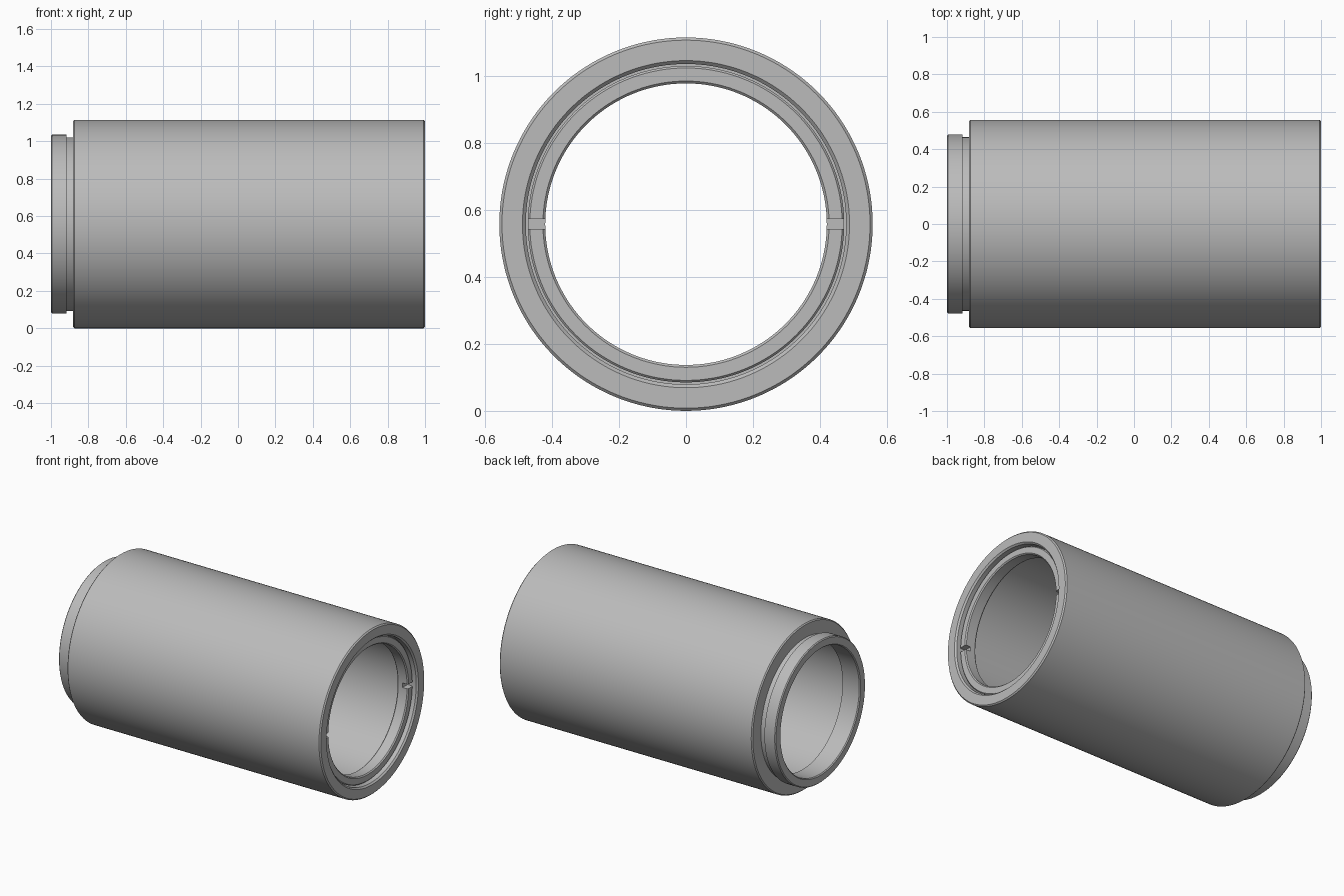
import bpy, bmesh, math
from mathutils import Matrix

if "Cube" in bpy.data.objects:
    bpy.data.objects.remove(bpy.data.objects["Cube"])

R = 0.557          # outer radius, also the height of the axis
SEGMENTS = 144

metal = bpy.data.materials.new("grey metal")
metal.use_nodes = True
grey = (0.5, 0.5, 0.5, 1)
metal.diffuse_color = grey
metal.node_tree.nodes["Principled BSDF"].inputs["Base Color"].default_value = grey


def make_object(name, bm):
    bmesh.ops.recalc_face_normals(bm, faces=bm.faces)
    mesh = bpy.data.meshes.new(name)
    bm.to_mesh(mesh)
    bm.free()
    mesh.materials.append(metal)
    obj = bpy.data.objects.new(name, mesh)
    bpy.context.collection.objects.link(obj)
    return obj


def lathe(name, profile):
    """Turn a closed (x, radius) profile round the long axis."""
    bm = bmesh.new()
    verts = [bm.verts.new((x, 0, R + r)) for x, r in profile]
    edges = [bm.edges.new((a, b)) for a, b in zip(verts, verts[1:] + verts[:1])]
    bmesh.ops.spin(bm, geom=verts + edges, cent=(0, 0, R), axis=(1, 0, 0),
                   angle=math.tau, steps=SEGMENTS, use_merge=True)
    bmesh.ops.remove_doubles(bm, verts=bm.verts, dist=1e-5)
    return make_object(name, bm)


def select_only(obj):
    bpy.ops.object.select_all(action='DESELECT')
    obj.select_set(True)
    bpy.context.view_layer.objects.active = obj


# Tube: wide body, narrow neck and collar, deep bore ending at a lip
tube = lathe("tube_body", [
    (-1, 0.426), (-1, 0.472), (-0.994, 0.478), (-0.918, 0.478),
    (-0.918, 0.464), (-0.882, 0.464), (-0.882, 0.55), (-0.875, R),
    (0.992, R), (1, 0.549), (1, 0.488), (0.99, 0.478),
    (-0.87, 0.478), (-0.87, 0.42), (-0.994, 0.42),
])

# Retaining ring just inside the open end
ring = lathe("retaining_ring", [
    (0.89, 0.425), (0.89, 0.466), (0.896, 0.472), (0.964, 0.472),
    (0.97, 0.466), (0.97, 0.427), (0.963, 0.42), (0.897, 0.42),
])

# Two spanner slots across the ring face
bm = bmesh.new()
bmesh.ops.create_cube(bm, size=1, matrix=Matrix.Translation((0.97, 0, R))
                      @ Matrix.Diagonal((0.08, 1.2, 0.03, 1)))
cutter = make_object("slot_cutter", bm)
cutter.hide_render = True
slots = ring.modifiers.new("slots", 'BOOLEAN')
slots.operation = 'DIFFERENCE'
slots.solver = 'EXACT'
slots.object = cutter
select_only(ring)
bpy.ops.object.modifier_apply(modifier=slots.name)
bpy.data.objects.remove(cutter)

for obj in (tube, ring):
    select_only(obj)
    bpy.ops.object.shade_smooth_by_angle(angle=math.radians(30))
